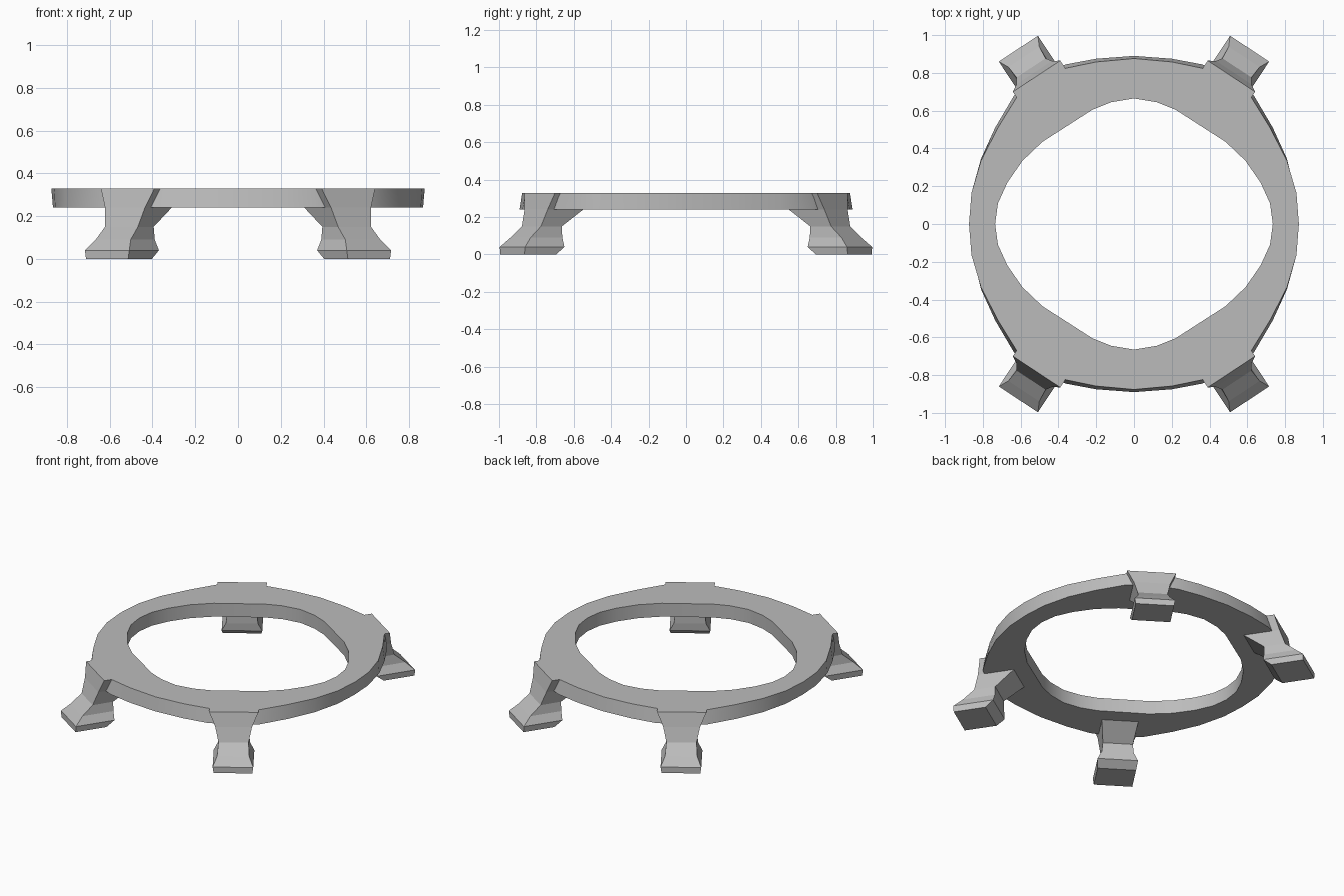
import bpy
import bmesh
from math import radians, sin, cos

cube = bpy.data.objects.get("Cube")
if cube:
    bpy.data.objects.remove(cube, do_unlink=True)

RING_BOTTOM, RING_TOP = 0.24, 0.33
LEG_ANGLE = radians(56.6)

grey = bpy.data.materials.new("plain grey")
grey.use_nodes = True
grey.diffuse_color = (0.5, 0.5, 0.5, 1)
grey.node_tree.nodes["Principled BSDF"].inputs["Base Color"].default_value = grey.diffuse_color


def make_object(name, bm):
    bmesh.ops.recalc_face_normals(bm, faces=bm.faces)
    mesh = bpy.data.meshes.new(name)
    bm.to_mesh(mesh)
    bm.free()
    mesh.materials.append(grey)
    obj = bpy.data.objects.new(name, mesh)
    bpy.context.collection.objects.link(obj)
    return obj


def full_loop(quarter):
    """Mirror a quarter outline into a closed loop."""
    half = quarter + [(-x, y) for x, y in reversed(quarter[:-1])]
    return half + [(x, -y) for x, y in reversed(half[1:-1])]


def bridge(bm, a, b):
    for i in range(len(a)):
        j = (i + 1) % len(a)
        bm.faces.new((a[i], a[j], b[j], b[i]))


# Ring: quarter outlines of the inner hole and of the leaning outer wall
inner = [(0.735, 0), (0.72, 0.11), (0.67, 0.22), (0.59, 0.335), (0.485, 0.435),
         (0.36, 0.515), (0.22, 0.605), (0.12, 0.645), (0, 0.665)]
outer_top = [(0.873, 0), (0.86, 0.165), (0.81, 0.335), (0.72, 0.51), (0.615, 0.68),
             (0.5, 0.76), (0.36, 0.825), (0.2, 0.858), (0, 0.876)]
outer_low = [(0.865, 0), (0.855, 0.165), (0.81, 0.345), (0.735, 0.51), (0.635, 0.68),
             (0.5, 0.78), (0.36, 0.845), (0.2, 0.875), (0, 0.89)]

bm = bmesh.new()
loops = [[bm.verts.new((x, y, z)) for x, y in full_loop(outline)]
         for outline, z in ((inner, RING_BOTTOM), (outer_low, RING_BOTTOM),
                            (outer_top, RING_TOP), (inner, RING_TOP))]
for i in range(4):
    bridge(bm, loops[i], loops[(i + 1) % 4])
ring = make_object("ring", bm)

# Leg sections: height, inner radius, outer radius, half width
sections = [(0, 0.91, 1.112, 0.118), (0.04, 0.86, 1.112, 0.124),
            (0.09, 0.856, 1.06, 0.098), (0.15, 0.856, 0.99, 0.092),
            (RING_BOTTOM, 0.732, 0.96, 0.112), (RING_TOP, 0.70, 0.937, 0.15)]
ca, sa = cos(LEG_ANGLE), sin(LEG_ANGLE)

for side, sx in (("left", 1), ("right", -1)):
    for end, sy in (("front", -1), ("back", 1)):
        bm = bmesh.new()
        rows = []
        for z, r_in, r_out, w in sections:
            corners = ((r_in, -w), (r_out, -w), (r_out, w), (r_in, w))
            rows.append([bm.verts.new((sx * (r * ca - t * sa), sy * (r * sa + t * ca), z))
                         for r, t in corners])
        for low, high in zip(rows, rows[1:]):
            bridge(bm, low, high)
        bm.faces.new(rows[0])
        bm.faces.new(rows[-1])
        leg = make_object(f"{end}_{side}_leg", bm)
        # Trim the part of the leg that sits inside the ring
        trim = leg.modifiers.new("trim", "BOOLEAN")
        trim.operation = "DIFFERENCE"
        trim.solver = "EXACT"
        trim.object = ring

# Soft shading on shallow bends, crisp edges elsewhere
bpy.ops.object.select_all(action="DESELECT")
ring.select_set(True)
bpy.context.view_layer.objects.active = ring
bpy.ops.object.shade_smooth_by_angle(angle=radians(30))
